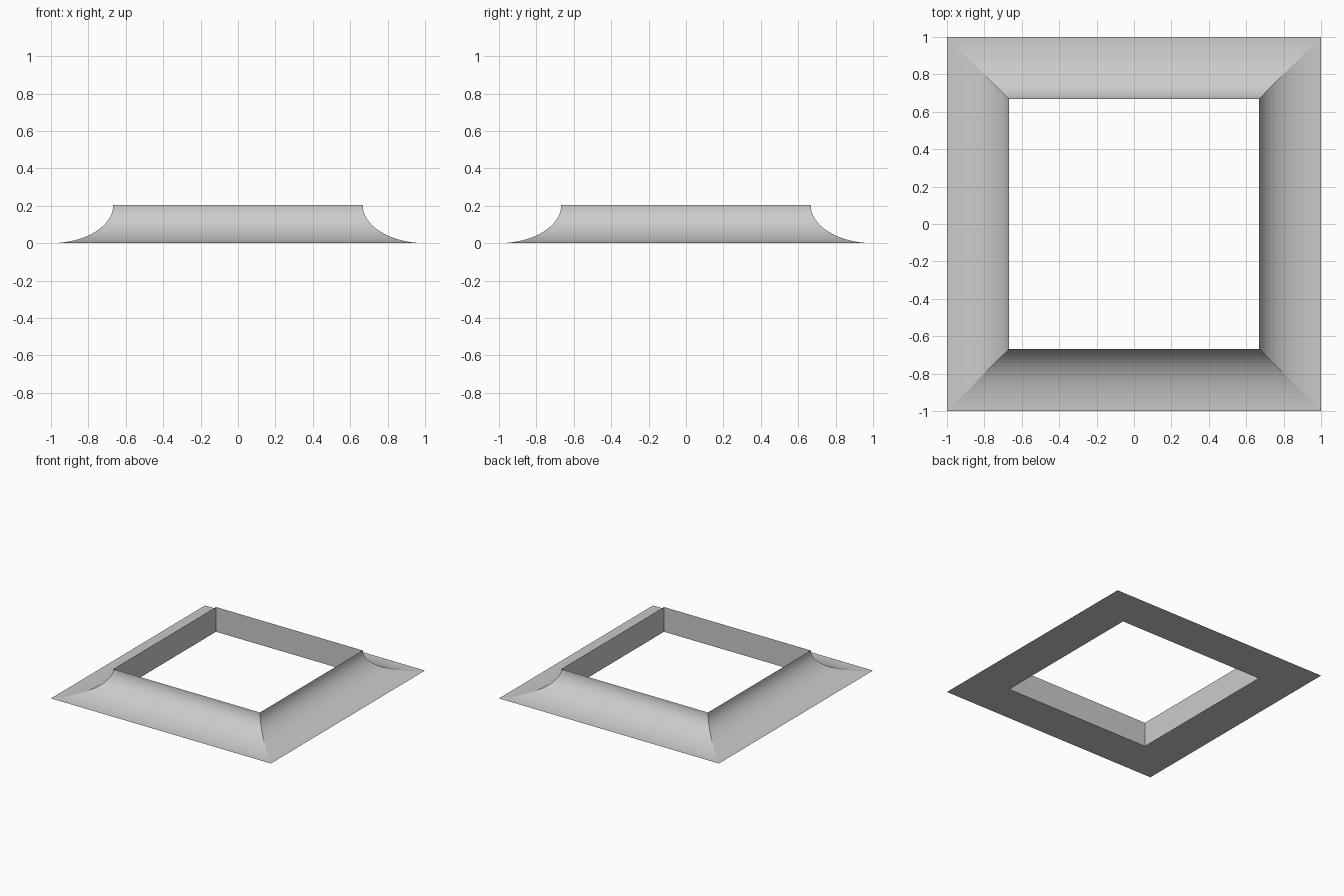
import bpy, bmesh, math

if "Cube" in bpy.data.objects:
    bpy.data.objects.remove(bpy.data.objects["Cube"])

OUTER, INNER, HEIGHT, STEPS = 1.0, 0.667, 0.203, 16

# Cross-section: quarter-ellipse cove from the outer foot up to the inner rim
profile = []
for i in range(STEPS + 1):
    a = math.radians(90) * i / STEPS
    profile.append((OUTER - (OUTER - INNER) * math.sin(a),
                    HEIGHT * (1 - math.cos(a))))
profile.append((INNER, 0.0))  # foot of the upright inner wall

# Sweep the section around the square with mitred corners
bm = bmesh.new()
corners = [(-1, -1), (1, -1), (1, 1), (-1, 1)]
rings = [[bm.verts.new((sx * r, sy * r, z)) for sx, sy in corners]
         for r, z in profile]
for k, ring in enumerate(rings):
    nxt = rings[(k + 1) % len(rings)]
    for j in range(4):
        n = (j + 1) % 4
        bm.faces.new((ring[j], ring[n], nxt[n], nxt[j]))
bmesh.ops.recalc_face_normals(bm, faces=bm.faces)

mesh = bpy.data.meshes.new("cove_frame")
bm.to_mesh(mesh)
bm.free()
frame = bpy.data.objects.new("cove_frame", mesh)
bpy.context.collection.objects.link(frame)
